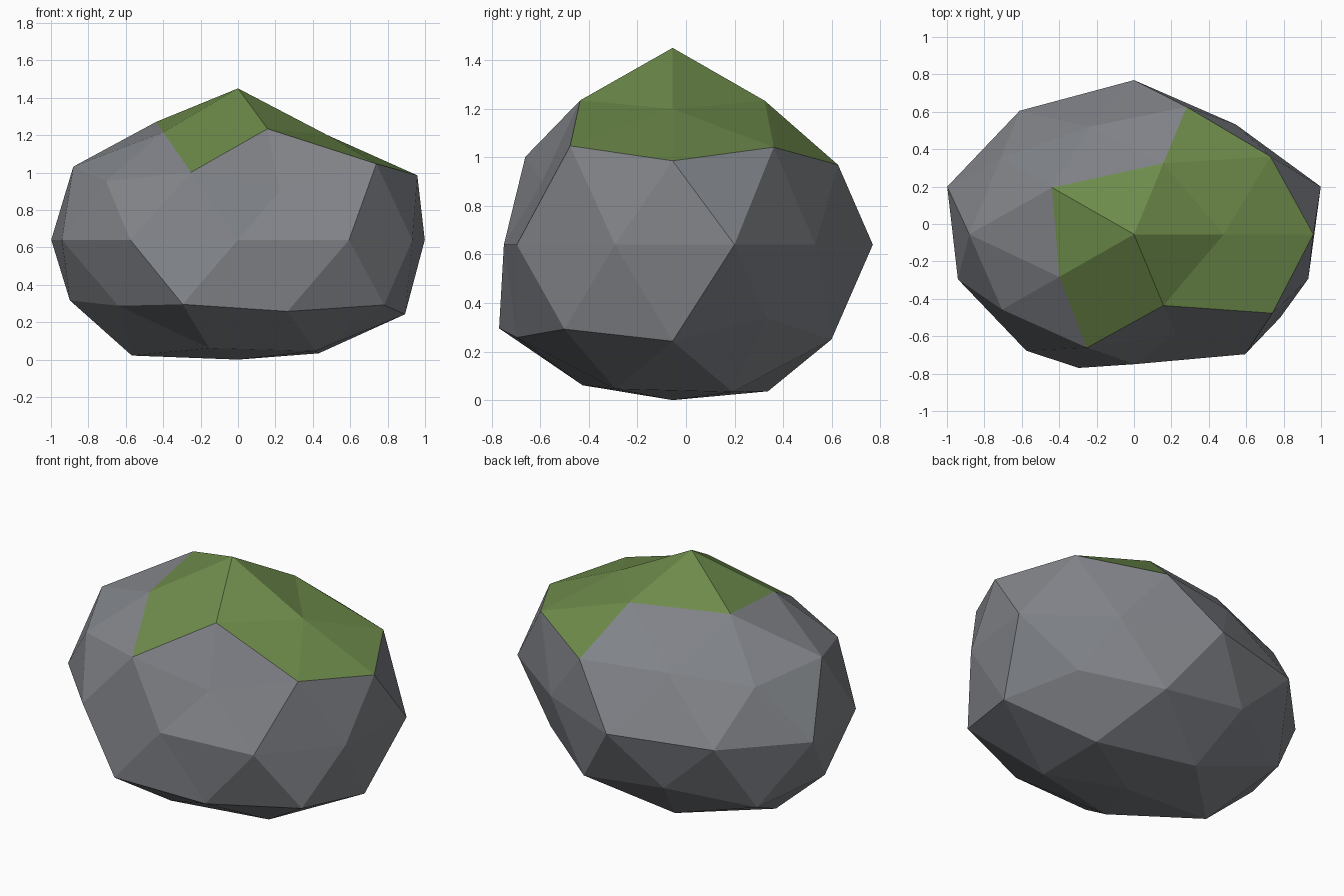
import bpy, bmesh, math

if "Cube" in bpy.data.objects:
    bpy.data.objects.remove(bpy.data.objects["Cube"])

# Radial bumps of the boulder, one row per latitude ring of an icosphere:
# (unit height, first angle in degrees, bump factor for evenly spaced vertices)
RINGS = [
    (1.0, 0, [1.125]),
    (0.851, 0, [0.913, 0.967, 1.03, 0.94, 0.97]),
    (0.526, 36, [1.06, 0.905, 1.035, 0.955, 1.075]),
    (0.447, 0, [1.072, 1.02, 0.985, 0.975, 0.805]),
    (0.0, 18, [1.05, 0.925, 1.05, 1.04, 1.05, 0.99, 0.98, 0.885, 1.01, 0.98]),
    (-0.447, 36, [0.94, 0.99, 1.005, 1.07, 1.08]),
    (-0.526, 0, [1.05, 1.03, 1.07, 0.93, 1.01]),
    (-0.851, 36, [1.015, 1.0, 1.08, 0.945, 0.97]),
    (-1.0, 0, [1.0185]),
]
SCALE = (1.0, 0.785, 0.72)
CENTRE = (0.0, -0.055, 0.64)


def bump(d):
    z, start, row = min(RINGS, key=lambda r: abs(r[0] - d.z))
    angle = math.degrees(math.atan2(d.y, d.x))
    return row[round((angle - start) * len(row) / 360) % len(row)]


def material(name, colour):
    m = bpy.data.materials.new(name)
    m.diffuse_color = (*colour, 1.0)
    m.use_nodes = True
    m.node_tree.nodes["Principled BSDF"].inputs["Base Color"].default_value = m.diffuse_color
    return m


# Boulder: bumped, flattened icosphere
bm = bmesh.new()
bmesh.ops.create_icosphere(bm, subdivisions=2, radius=1.0)
for v in bm.verts:
    r = bump(v.co.normalized())
    p = [v.co[i] * r * SCALE[i] for i in range(3)]
    if p[2] < -0.6:                      # underside pressed nearly flat
        p[2] = -0.6 + (p[2] + 0.6) * 0.3
    v.co = [p[i] + CENTRE[i] for i in range(3)]
bm.normal_update()

# Moss: high, upward-facing faces, reaching lower on the right
for f in bm.faces:
    c = f.calc_center_median()
    f.smooth = False
    f.material_index = int(f.normal.z > 0.75 and c.z + 0.2 * c.x > 1.085)

mesh = bpy.data.meshes.new("boulder")
bm.to_mesh(mesh)
bm.free()
mesh.materials.append(material("stone grey", (0.22, 0.23, 0.25)))
mesh.materials.append(material("moss green", (0.155, 0.26, 0.07)))
bpy.context.collection.objects.link(bpy.data.objects.new("boulder", mesh))
